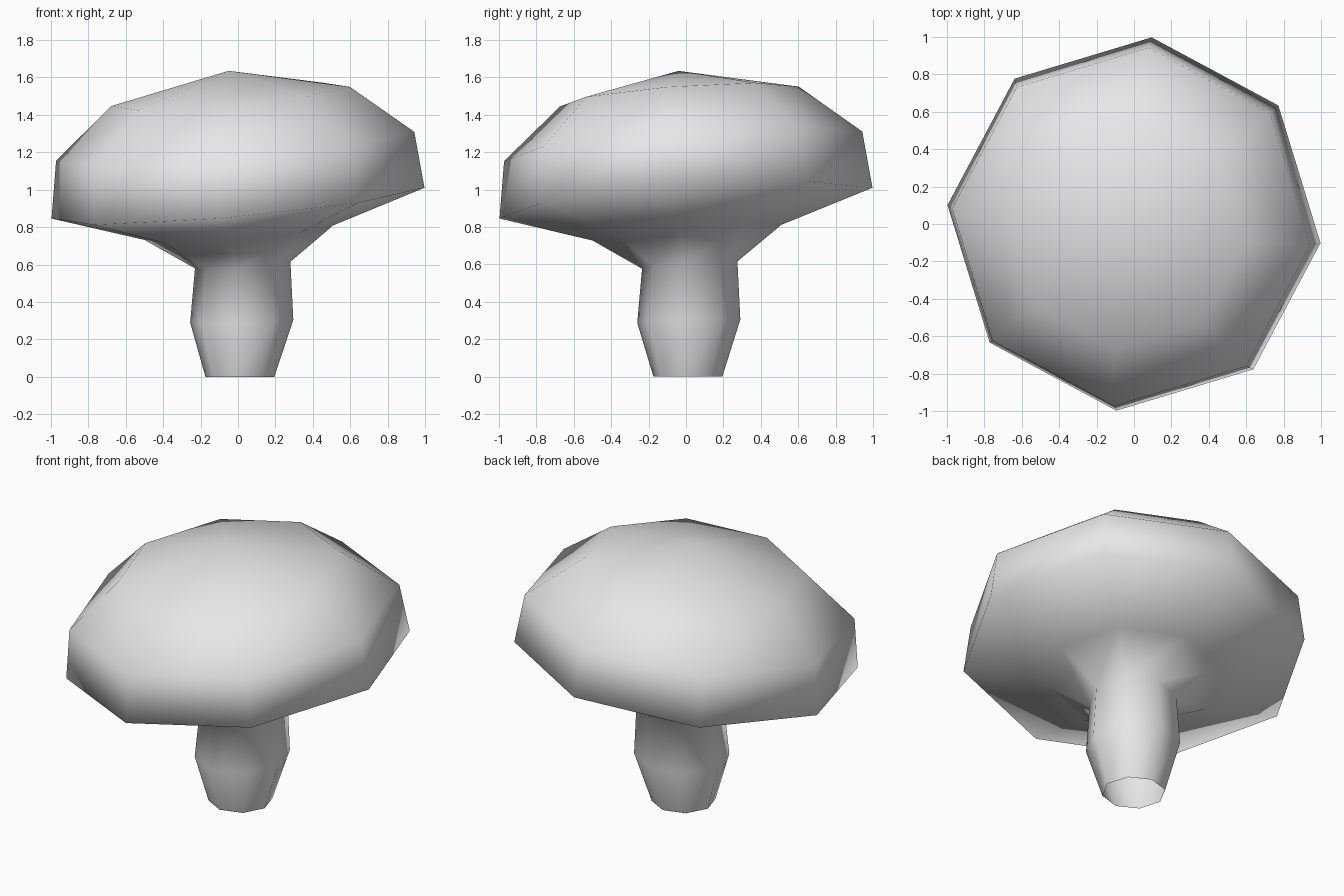
import bpy, bmesh, math
from mathutils import Vector

if "Cube" in bpy.data.objects:
    bpy.data.objects.remove(bpy.data.objects["Cube"])

SIDES = 8
START = math.radians(-5.6)

# Rings from foot to crown: centre x, centre y, centre z, radius, lean in x, lean in y
RINGS = [
    (0.01, 0.01, 0.00, 0.185, 0.0, 0.0),        # open foot
    (0.02, 0.015, 0.297, 0.277, 0.03, 0.03),    # stem bulge
    (0.025, 0.02, 0.597, 0.257, 0.077, 0.07),   # stem neck
    (0.005, 0.005, 0.77, 0.508, 0.085, 0.075),  # gill ring
    (0.0, 0.0, 0.928, 1.005, 0.09, 0.074),      # rim
    (-0.015, -0.015, 1.232, 0.965, 0.088, 0.074),  # shoulder
    (-0.04, -0.035, 1.498, 0.643, 0.088, 0.074),   # upper dome
]
CROWN = (-0.05, -0.04, 1.635)

mat = bpy.data.materials.new("light grey")
mat.diffuse_color = (0.8, 0.8, 0.8, 1)
mat.use_nodes = True
mat.node_tree.nodes["Principled BSDF"].inputs["Base Color"].default_value = mat.diffuse_color


def ring(bm, cx, cy, cz, r, lean_x, lean_y):
    """Octagon lying in a plane tilted by the two leans."""
    normal = Vector((-lean_x, -lean_y, 1)).normalized()
    turn = Vector((0, 0, 1)).rotation_difference(normal)
    verts = []
    for i in range(SIDES):
        a = START + i * math.tau / SIDES
        p = turn @ Vector((r * math.cos(a), r * math.sin(a), 0))
        verts.append(bm.verts.new(p + Vector((cx, cy, cz))))
    return verts


# Stem and cap as one continuous skin
bm = bmesh.new()
loops = [ring(bm, *r) for r in RINGS]
for low, high in zip(loops, loops[1:]):
    for i in range(SIDES):
        j = (i + 1) % SIDES
        bm.faces.new((low[i], low[j], high[j], high[i]))

# Crown fan
top = bm.verts.new(CROWN)
for i in range(SIDES):
    bm.faces.new((loops[-1][i], loops[-1][(i + 1) % SIDES], top))

for f in bm.faces:
    f.smooth = True
mesh = bpy.data.meshes.new("mushroom")
bm.to_mesh(mesh)
bm.free()
mesh.materials.append(mat)
bpy.context.collection.objects.link(bpy.data.objects.new("mushroom", mesh))
